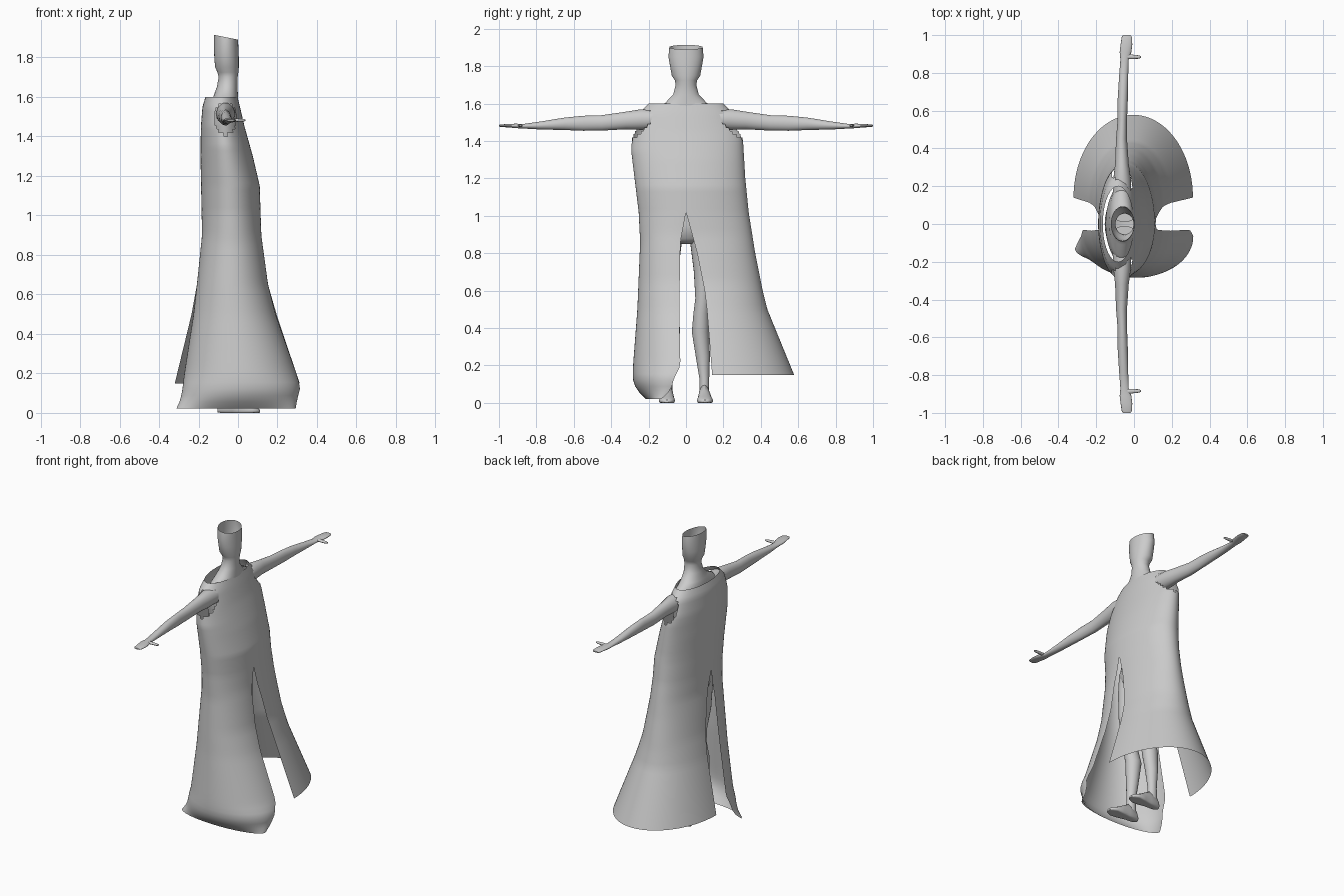
import bpy, bmesh, math


def finish(name, bm, angle=50):
    bmesh.ops.recalc_face_normals(bm, faces=bm.faces)
    me = bpy.data.meshes.new(name)
    bm.to_mesh(me)
    bm.free()
    ob = bpy.data.objects.new(name, me)
    bpy.context.collection.objects.link(ob)
    bpy.ops.object.select_all(action='DESELECT')
    ob.select_set(True)
    bpy.context.view_layer.objects.active = ob
    bpy.ops.object.shade_smooth_by_angle(angle=math.radians(angle))
    return ob


def lerp_rows(keys, v):
    """Interpolate a key table sorted by descending first value."""
    for a, b in zip(keys, keys[1:]):
        if v >= b[0] - 1e-9:
            f = (v - a[0]) / (b[0] - a[0])
            return [p + (q - p) * f for p, q in zip(a, b)]
    return list(keys[-1])


def tube(name, rows, axis, side=1, n=24, caps=(True, True), tilt=0):
    """Loft ellipses (position, centre u, centre v, radius u, radius v) along an axis."""
    bm = bmesh.new()
    rings = []
    for i, (p, u, v, ru, rv) in enumerate(rows):
        ring = []
        for k in range(n):
            a = 2 * math.pi * k / n
            du, dv = ru * math.cos(a), rv * math.sin(a)
            if axis == 'z':
                co = [u + du, v + dv, p - (tilt * du if i == len(rows) - 1 else 0)]
            elif axis == 'y':
                co = [u + du, p, v + dv]
            else:
                co = [p, u + du, max(v + dv, 0)]
            co[1] *= side
            ring.append(bm.verts.new(co))
        rings.append(ring)
    for a, b in zip(rings, rings[1:]):
        for k in range(n):
            bm.faces.new((a[k], a[(k + 1) % n], b[(k + 1) % n], b[k]))
    if caps[0]:
        bm.faces.new(rings[0])
    if caps[1]:
        bm.faces.new(rings[-1])
    return finish(name, bm)


# Torso, neck and open-topped head
tube("body", [
    (0.85, -0.05, 0, 0.05, 0.06), (0.88, -0.05, 0, 0.085, 0.13), (0.95, -0.05, 0, 0.1, 0.16),
    (1.1, -0.05, 0, 0.08, 0.13), (1.3, -0.06, 0, 0.095, 0.16), (1.45, -0.065, 0, 0.085, 0.2),
    (1.53, -0.065, 0, 0.07, 0.21), (1.575, -0.065, 0, 0.065, 0.17), (1.605, -0.062, 0, 0.062, 0.11),
    (1.65, -0.055, 0, 0.052, 0.068), (1.7, -0.05, 0, 0.048, 0.055), (1.725, -0.051, 0, 0.053, 0.06),
    (1.75, -0.056, 0, 0.06, 0.076), (1.8, -0.058, 0, 0.062, 0.085), (1.85, -0.06, 0, 0.062, 0.094),
    (1.902, -0.061, 0, 0.061, 0.089)], 'z', n=32, caps=(True, False), tilt=0.2)

# Arms, hands, thumbs, legs and feet
for side, word in ((1, "left"), (-1, "right")):
    tube(word + "_arm", [
        (0.16, -0.063, 1.515, 0.05, 0.05), (0.24, -0.063, 1.515, 0.046, 0.055),
        (0.32, -0.064, 1.51, 0.036, 0.047), (0.45, -0.066, 1.497, 0.029, 0.041),
        (0.55, -0.062, 1.495, 0.025, 0.04), (0.65, -0.06, 1.492, 0.027, 0.033),
        (0.78, -0.055, 1.483, 0.024, 0.021), (0.87, -0.05, 1.479, 0.022, 0.012),
        (0.91, -0.045, 1.481, 0.031, 0.012), (0.95, -0.04, 1.482, 0.031, 0.009),
        (0.99, -0.038, 1.482, 0.027, 0.007), (1.0, -0.038, 1.482, 0.02, 0.004)], 'y', side)
    tube(word + "_thumb", [
        (-0.06, 0.888, 1.482, 0.014, 0.008), (-0.01, 0.885, 1.482, 0.012, 0.008),
        (0.025, 0.884, 1.482, 0.009, 0.007), (0.037, 0.884, 1.482, 0.005, 0.004)], 'x', side, n=12)
    tube(word + "_leg", [
        (0.98, -0.05, 0.08, 0.08, 0.07), (0.86, -0.045, 0.09, 0.075, 0.068),
        (0.7, -0.04, 0.098, 0.065, 0.056), (0.56, -0.035, 0.09, 0.048, 0.04),
        (0.48, -0.04, 0.082, 0.045, 0.042), (0.38, -0.06, 0.077, 0.05, 0.046),
        (0.25, -0.062, 0.09, 0.038, 0.038), (0.13, -0.06, 0.098, 0.028, 0.026),
        (0.08, -0.06, 0.098, 0.032, 0.026), (0.02, -0.06, 0.098, 0.03, 0.026)], 'z', side)
    tube(word + "_foot", [
        (-0.105, 0.098, 0.02, 0.014, 0.018), (-0.085, 0.098, 0.03, 0.028, 0.04),
        (-0.03, 0.098, 0.035, 0.03, 0.06), (0.02, 0.1, 0.02, 0.037, 0.045),
        (0.07, 0.102, 0.012, 0.043, 0.024), (0.1, 0.102, 0.01, 0.03, 0.014),
        (0.112, 0.102, 0.008, 0.012, 0.007)], 'x', side)

# Robe profile shared above the slit: z, back x, front x
upper = [(1.6, -0.165, -0.003), (1.55, -0.18, 0.01), (1.45, -0.188, 0.033), (1.3, -0.19, 0.075),
         (1.15, -0.187, 0.11), (0.9, -0.182, 0.118), (0.65, -0.208, 0.152)]
# Left half flares out, right half hangs straight and curls under at the hem
width = {1: upper + [(0.5, -0.235, 0.195), (0.15, -0.32, 0.312)],
         -1: upper + [(0.5, -0.225, 0.19), (0.2, -0.272, 0.295), (0.13, -0.28, 0.316),
                      (0.07, -0.29, 0.3), (0.022, -0.312, 0.292)]}
# z, outermost y, slit edge y
depth = {1: [(1.6, 0.2, 0), (1.55, 0.25, 0), (1.45, 0.295, 0), (1.4, 0.305, 0), (1.2, 0.317, 0),
             (1.02, 0.335, 0), (0.8, 0.37, 0.06), (0.6, 0.41, 0.1), (0.5, 0.435, 0.112), (0.15, 0.578, 0.14)],
         -1: [(1.6, 0.2, 0), (1.55, 0.25, 0), (1.45, 0.285, 0), (1.35, 0.293, 0), (1.2, 0.275, 0),
              (1.02, 0.253, 0), (0.86, 0.245, 0.03), (0.5, 0.26, 0.036), (0.2, 0.283, 0.03),
              (0.13, 0.285, 0.065), (0.07, 0.265, 0.08), (0.022, 0.215, 0.13)]}

bm = bmesh.new()
cols = 44
for side in (1, -1):
    low = depth[side][-1][0]
    levels = [1.6 - 0.58 * i / 32 for i in range(33)] + [1.02 + (low - 1.02) * i / 30 for i in range(1, 31)]
    grid = []
    for z in levels:
        _, xb, xf = lerp_rows(width[side], z)
        _, yo, ye = lerp_rows(depth[side], z)
        row = []
        for k in range(cols + 1):
            t = math.pi * k / cols
            row.append(bm.verts.new(((xb + xf) / 2 + (xf - xb) / 2 * math.cos(t),
                                     side * (ye + (yo - ye) * math.sin(t)), z)))
        grid.append(row)
    for a, b in zip(grid, grid[1:]):
        for k in range(cols):
            # leave an armhole at each shoulder
            x = sum(v.co.x for v in (a[k], a[k + 1], b[k], b[k + 1])) / 4
            z = (a[k].co.z + b[k].co.z) / 2
            y = abs(a[k].co.y)
            if y > 0.12 and ((x + 0.063) / 0.055) ** 2 + ((z - 1.49) / 0.082) ** 2 < 1:
                continue
            bm.faces.new((a[k], a[k + 1], b[k + 1], b[k]))
bmesh.ops.delete(bm, geom=[v for v in bm.verts if not v.link_faces], context='VERTS')
bmesh.ops.remove_doubles(bm, verts=bm.verts, dist=0.0005)
finish("robe", bm, 60)
